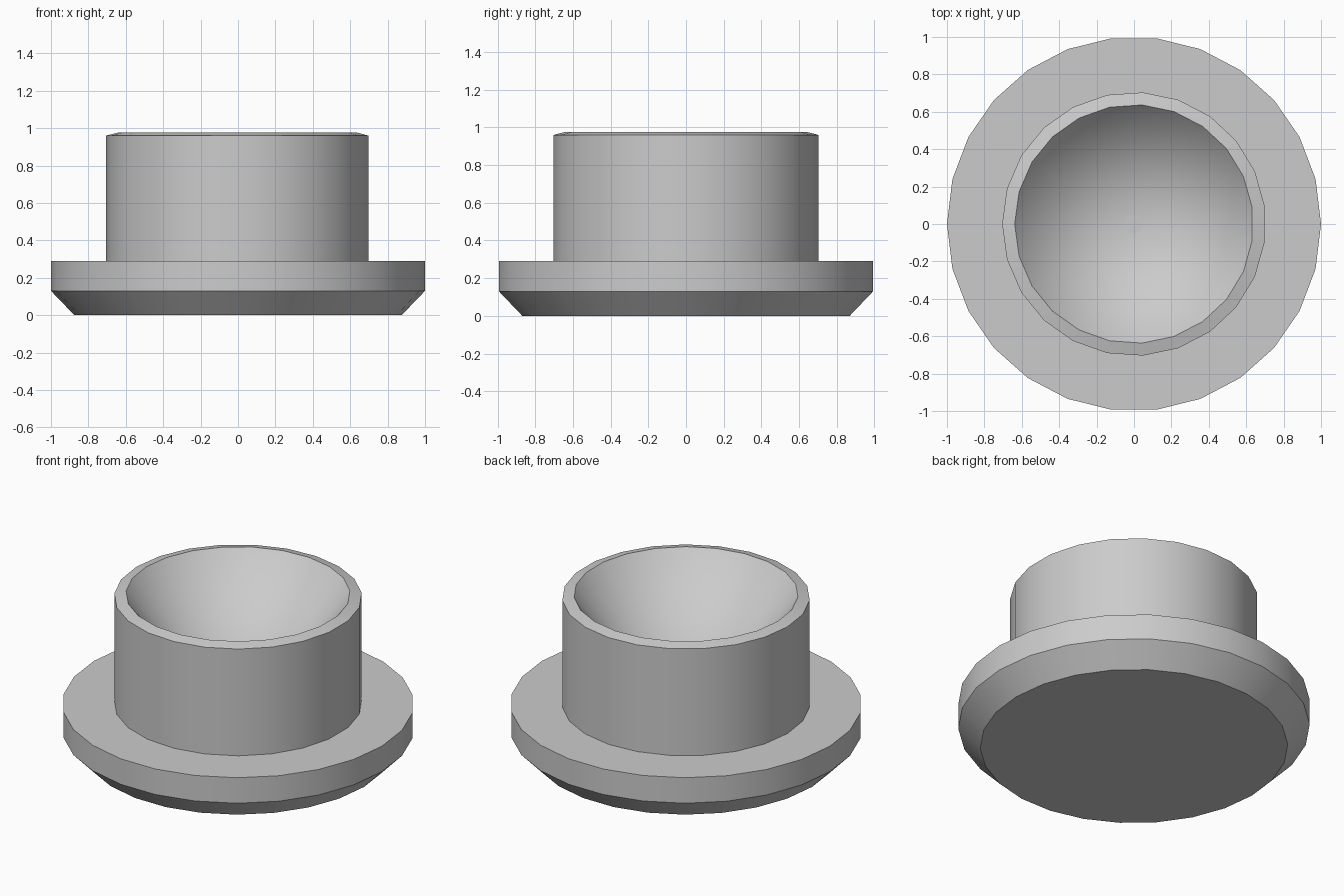
import bpy, bmesh, math

cube = bpy.data.objects.get("Cube")
if cube:
    bpy.data.objects.remove(cube, do_unlink=True)

grey = bpy.data.materials.new("plain_grey")
grey.use_nodes = True
colour = (0.6, 0.6, 0.6, 1.0)
grey.diffuse_color = colour
for node in grey.node_tree.nodes:
    if node.type == 'BSDF_PRINCIPLED':
        node.inputs["Base Color"].default_value = colour


def lathe(name, profile, sides, start):
    """Turn (radius, height) points about z; a zero radius closes to a point."""
    bm = bmesh.new()
    rings = []
    for r, z in profile:
        if r == 0:
            rings.append([bm.verts.new((0, 0, z))] * sides)
            continue
        angles = [start + math.tau * i / sides for i in range(sides)]
        rings.append([bm.verts.new((r * math.cos(a), r * math.sin(a), z)) for a in angles])
    for low, high in zip(rings, rings[1:]):
        for i in range(sides):
            j = (i + 1) % sides
            corners = [low[i], low[j], high[j], high[i]]
            bm.faces.new(list(dict.fromkeys(corners)))
    # Flat caps on open ends
    for ring in (rings[0], rings[-1]):
        if ring[0] is not ring[1]:
            bm.faces.new(ring)
    bmesh.ops.recalc_face_normals(bm, faces=bm.faces)
    mesh = bpy.data.meshes.new(name)
    bm.to_mesh(mesh)
    bm.free()
    mesh.materials.append(grey)
    obj = bpy.data.objects.new(name, mesh)
    bpy.context.collection.objects.link(obj)
    bpy.ops.object.select_all(action='DESELECT')
    obj.select_set(True)
    bpy.context.view_layer.objects.active = obj
    bpy.ops.object.shade_smooth_by_angle(angle=math.radians(30))
    return obj


# Wide flange with a bevelled underside
lathe("flange", [(0.875, 0), (1, 0.13), (1, 0.29)], 26, 0)

# Barrel with a sloped rim and a conical hollow
lathe("barrel", [(0.705, 0.15), (0.705, 0.96), (0.638, 0.977), (0, 0.235)], 23, math.pi)
